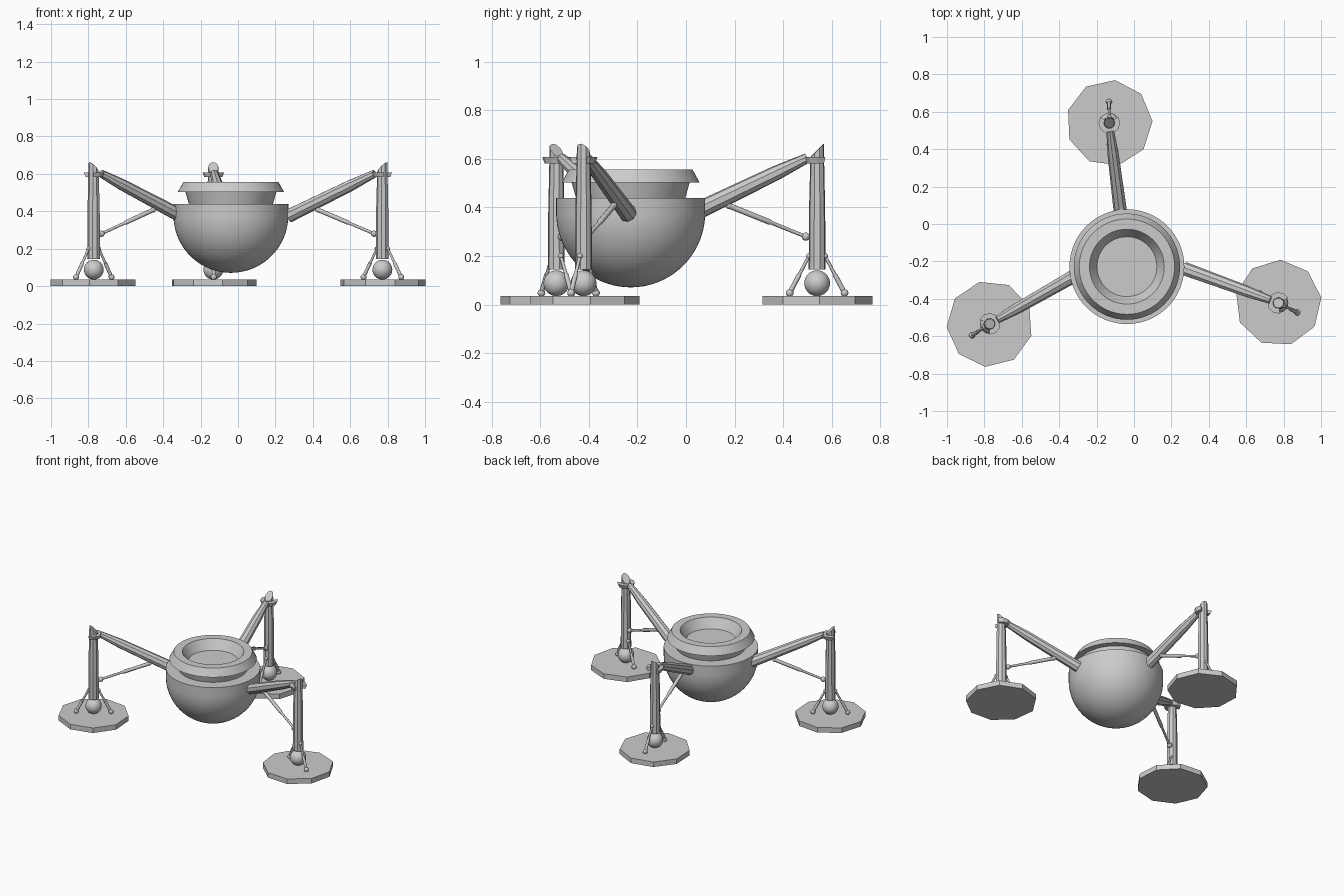
import bpy, bmesh, math
from mathutils import Vector, Matrix

if "Cube" in bpy.data.objects:
    bpy.data.objects.remove(bpy.data.objects["Cube"])


def finish(name, bm, smooth=None):
    bmesh.ops.recalc_face_normals(bm, faces=bm.faces)
    me = bpy.data.meshes.new(name)
    bm.to_mesh(me)
    bm.free()
    ob = bpy.data.objects.new(name, me)
    bpy.context.collection.objects.link(ob)
    if smooth:
        bpy.ops.object.select_all(action='DESELECT')
        ob.select_set(True)
        bpy.context.view_layer.objects.active = ob
        bpy.ops.object.shade_smooth_by_angle(angle=math.radians(smooth))
    return ob


def lathe(name, profile, center, steps=64):
    """Spin an (r, z) profile around a vertical axis."""
    bm = bmesh.new()
    vs = [bm.verts.new((r, 0, z)) for r, z in profile]
    es = [bm.edges.new(p) for p in zip(vs, vs[1:])]
    bmesh.ops.spin(bm, geom=vs + es, cent=(0, 0, 0), axis=(0, 0, 1),
                   angle=math.tau, steps=steps, use_merge=True)
    bmesh.ops.remove_doubles(bm, verts=bm.verts, dist=1e-5)
    ob = finish(name, bm, 30)
    ob.location = center
    return ob


def tube(name, a, b, stations, sides=9, smooth=None):
    """Closed tube from a to b; stations are (fraction, radius)."""
    a, b = Vector(a), Vector(b)
    rot = (b - a).to_track_quat('Z', 'Y')
    bm = bmesh.new()
    rings = []
    for t, r in stations:
        c = a.lerp(b, t)
        rings.append([bm.verts.new(c + rot @ Vector((r * math.cos(k * math.tau / sides),
                                                     r * math.sin(k * math.tau / sides), 0)))
                      for k in range(sides)])
    for p, q in zip(rings, rings[1:]):
        for k in range(sides):
            j = (k + 1) % sides
            bm.faces.new((p[k], p[j], q[j], q[k]))
    bm.faces.new(rings[0])
    bm.faces.new(rings[-1])
    return finish(name, bm, smooth)


def ball(name, c, r, seg=16):
    bm = bmesh.new()
    bmesh.ops.create_uvsphere(bm, u_segments=seg, v_segments=seg // 2, radius=r,
                              matrix=Matrix.Translation(c))
    return finish(name, bm, 60)


def clamp(name, c, out):
    """C-shaped collar, open toward the outer side, flaring upward."""
    bm = bmesh.new()
    n, rows = 7, []
    for i in range(n + 1):
        a = out + math.radians(55 + 250 * i / n)
        rows.append([bm.verts.new((c.x + r * math.cos(a), c.y + r * math.sin(a), z))
                     for r, z in ((.026, .582), (.048, .582), (.058, .608), (.03, .608))])
    for p, q in zip(rows, rows[1:]):
        for k in range(4):
            j = (k + 1) % 4
            bm.faces.new((p[k], p[j], q[j], q[k]))
    bm.faces.new(rows[0])
    bm.faces.new(rows[-1])
    return finish(name, bm)


# Round body: hemisphere bowl, neck, flared rim and recessed top
R, zc = .307, .378
body = [(R * math.sin(i * math.pi / 40), zc - R * math.cos(i * math.pi / 40)) for i in range(21)]
body += [(R, .44), (.225, .44), (.243, .503), (.284, .503), (.255, .556),
         (.2, .556), (.16, .49), (0, .49)]
lathe("body_bowl", body, (-.038, -.228, 0))


def leg(tag, hub, out_deg, pad_deg, arm_start):
    h = Vector((hub[0], hub[1], 0))
    up = lambda z: h + Vector((0, 0, z))
    out = math.radians(out_deg)
    o = Vector((math.cos(out), math.sin(out), 0))

    # Nine-sided foot pad and ankle ball
    pad = tube(tag + "_foot_pad", (0, 0, 0), (0, 0, .036), [(0, .231), (1, .231)])
    # align pad corners to the requested heading
    v = pad.data.vertices[0].co
    pad.rotation_euler.z = math.radians(pad_deg) - math.atan2(v.y, v.x)
    pad.location = h
    ball(tag + "_ankle_ball", up(.088), .053, 32)

    # Upright column with a slanted top rising to the outside
    col = tube(tag + "_column", up(.145), up(.62), [(0, .035), (.5, .034), (1, .028)])
    for v in col.data.vertices[-9:]:
        v.co.z = .635 + (v.co - h).dot(o) * 1.0
    clamp(tag + "_collar", h, out)

    # Ankle struts, inner and outer
    for side, s in (("outer", 1), ("inner", -1)):
        top, foot = up(.2) + o * .033 * s, up(.048) + o * .113 * s
        tube(f"{tag}_{side}_strut", top, foot, [(0, .007), (.5, .007), (.5, .01), (1, .01)], 8, 50)
        ball(f"{tag}_{side}_strut_top", top, .012)
        ball(f"{tag}_{side}_strut_foot", foot, .016)

    # Sloping arm to the body
    start = Vector(arm_start)
    d = Vector((start.x - h.x, start.y - h.y, 0)).normalized()
    tube(tag + "_arm", start, up(.603) + d * .042, [(0, .037), (.72, .031), (1, .021)])

    # Telescopic brace between column and arm
    low, high = up(.28) + d * .047, up(.407) + d * .365
    tube(tag + "_brace", low, high, [(0, .008), (.45, .008), (.47, .012), (1, .012)], 10, 50)
    ball(tag + "_brace_low_joint", low, .017)
    ball(tag + "_brace_high_joint", high, .014)


leg("back_leg", (-.132, .54), 91, 2.5, (-.07, .05, .387))
leg("left_leg", (-.771, -.534), 213, 24, (-.325, -.28, .385))
leg("right_leg", (.772, -.422), -27, 7, (.27, -.24, .375))
